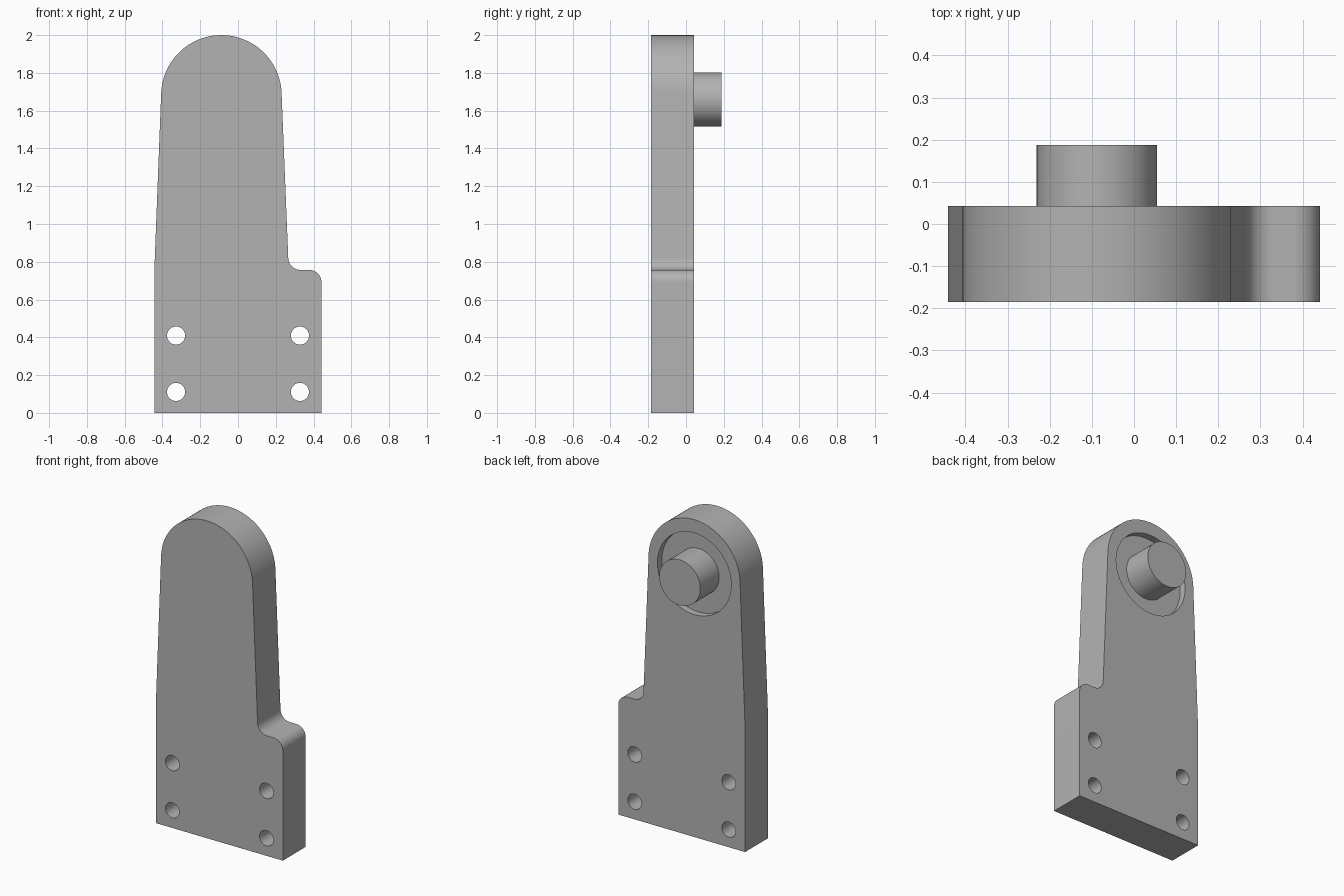
import bpy, bmesh, math
from mathutils import Matrix, Vector

cube = bpy.data.objects.get("Cube")
if cube:
    bpy.data.objects.remove(cube, do_unlink=True)

FRONT, BACK = -0.185, 0.043        # plate faces along y
AXIS_X, AXIS_Z = -0.088, 1.659     # pin and recess axis
HEAD_Z, HEAD_R = 1.681, 0.319      # rounded top of the plate
POCKET_DEPTH = 0.043

grey = bpy.data.materials.new("plain grey")
grey.use_nodes = True
colour = (0.45, 0.45, 0.45, 1)
grey.diffuse_color = colour
grey.node_tree.nodes["Principled BSDF"].inputs["Base Color"].default_value = colour


def make_object(name, bm):
    bmesh.ops.recalc_face_normals(bm, faces=bm.faces)
    mesh = bpy.data.meshes.new(name)
    bm.to_mesh(mesh)
    bm.free()
    mesh.materials.append(grey)
    obj = bpy.data.objects.new(name, mesh)
    bpy.context.collection.objects.link(obj)
    return obj


def cylinder(name, x, z, radius, y0, y1, sides=64):
    bm = bmesh.new()
    place = Matrix.Translation((x, (y0 + y1) / 2, z)) @ Matrix.Rotation(math.pi / 2, 4, 'X')
    bmesh.ops.create_cone(bm, cap_ends=True, segments=sides, radius1=radius,
                          radius2=radius, depth=y1 - y0, matrix=place)
    return make_object(name, bm)


def arc(cx, cz, radius, start, end, steps):
    angles = [math.radians(start + (end - start) * i / steps) for i in range(steps + 1)]
    return [(cx + radius * math.cos(a), cz + radius * math.sin(a)) for a in angles]


# Plate outline: wide foot, shoulder with two fillets, tapered arm, round head
fillet = 0.065
outline = [(-0.442, 0), (0.442, 0)]
outline += arc(0.442 - fillet, 0.757 - fillet, fillet, 0, 90, 12)
outline += arc(0.331, 0.757 + fillet, fillet, 270, 182, 12)
outline += arc(AXIS_X, HEAD_Z, HEAD_R, 2, 178, 64)
outline += [(-0.442, 0.78)]

bm = bmesh.new()
face = bm.faces.new([bm.verts.new((x, FRONT, z)) for x, z in outline])
result = bmesh.ops.extrude_face_region(bm, geom=[face])
moved = [v for v in result["geom"] if isinstance(v, bmesh.types.BMVert)]
bmesh.ops.translate(bm, verts=moved, vec=Vector((0, BACK - FRONT, 0)))
plate = make_object("bracket_plate", bm)

# Four bolt holes and the round recess in the back
cutters = [cylinder("bolt_hole_cutter", x, z, 0.048, FRONT - 0.1, BACK + 0.1, 32)
           for x in (-0.328, 0.328) for z in (0.111, 0.409)]
cutters.append(cylinder("recess_cutter", AXIS_X, AXIS_Z, 0.257,
                        BACK - POCKET_DEPTH, BACK + 0.1, 96))
bpy.context.view_layer.objects.active = plate
for cutter in cutters:
    cutter.hide_render = True
    cut = plate.modifiers.new("cut", 'BOOLEAN')
    cut.operation = 'DIFFERENCE'
    cut.solver = 'EXACT'
    cut.object = cutter
    bpy.ops.object.modifier_apply(modifier=cut.name)
    bpy.data.objects.remove(cutter, do_unlink=True)

# Pivot pin standing in the recess
pin = cylinder("pivot_pin", AXIS_X, AXIS_Z, 0.143, BACK - POCKET_DEPTH - 0.005, 0.188)

# Smooth curved walls, crisp edges
bpy.ops.object.select_all(action='DESELECT')
for obj in (plate, pin):
    obj.select_set(True)
bpy.context.view_layer.objects.active = plate
bpy.ops.object.shade_smooth_by_angle(angle=math.radians(30))
